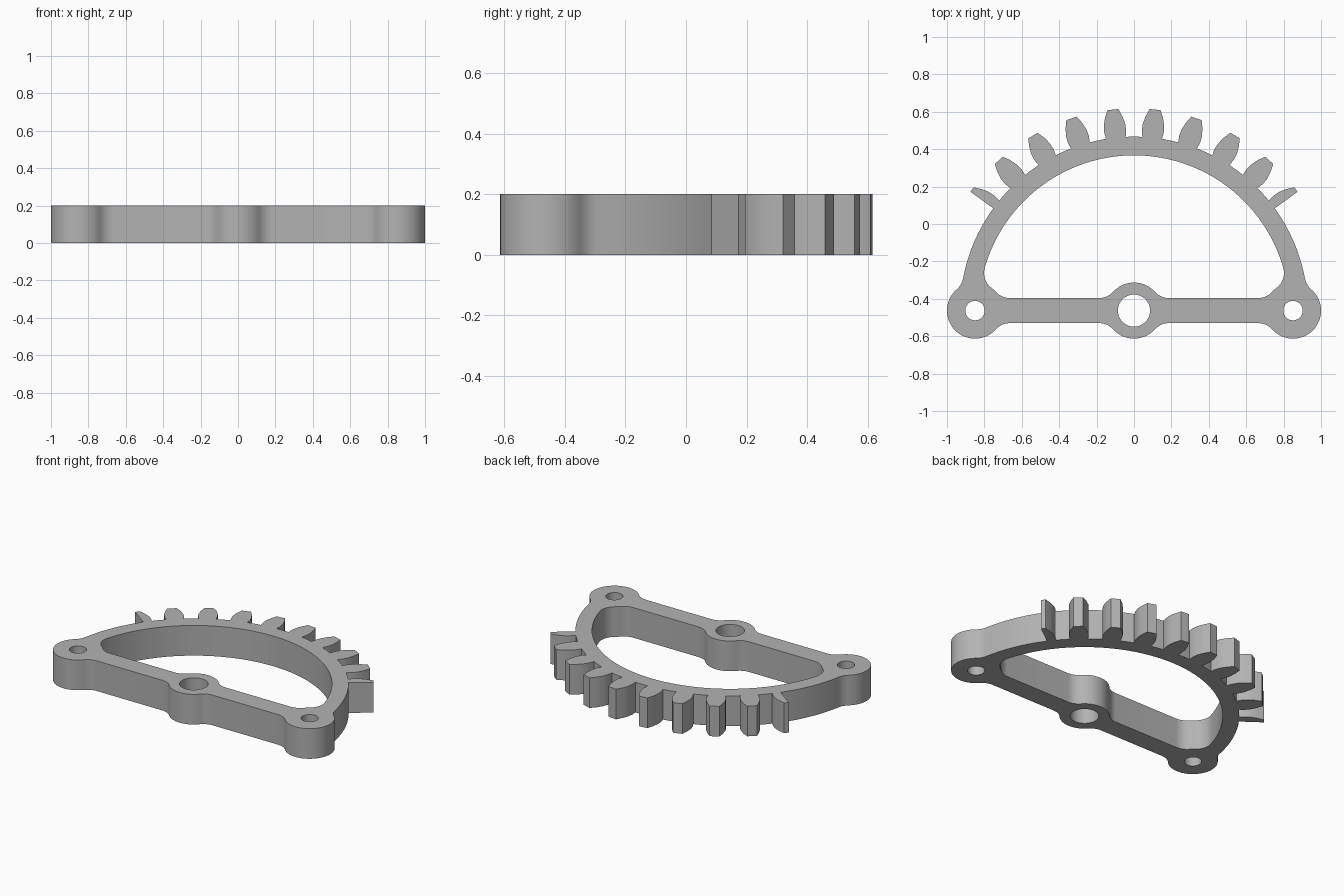
import bpy, bmesh
from math import sin, cos, pi, radians, sqrt, atan2, ceil
from mathutils import Vector

cube = bpy.data.objects.get("Cube")
if cube:
    bpy.data.objects.remove(cube, do_unlink=True)

THICK = 0.2
PIVOT_Y = -0.463                 # gear axis, working origin of the profile
BOSS, FILLET, BAR = 0.15, 0.10, 0.067
ROOT, TIP, INNER = 0.93, 1.081, 0.83
PITCH, LAST = 12, 54             # tooth spacing and end angle, degrees

O = Vector((0, 0))
B = Vector((0.85, 0))            # end boss
UP, DOWN = pi / 2, -pi / 2


def polar(r, a):
    return Vector((r * cos(a), r * sin(a)))


def toward(a, b):
    d = b - a
    return atan2(d.y, d.x)


def arc(c, r, a0, a1, ccw=True):
    """Points on an arc, running in the given direction."""
    sweep = (a1 - a0) % (2 * pi) if ccw else -((a0 - a1) % (2 * pi))
    n = max(2, ceil(abs(sweep) / radians(6 if r < 0.5 else 2)))
    return [c + polar(r, a0 + sweep * i / n) for i in range(n + 1)]


def meet(r0, r1):
    """Point at distance r0 from the axis and r1 from the end boss."""
    x = (r0 * r0 - r1 * r1 + B.x ** 2) / (2 * B.x)
    return Vector((x, sqrt(r0 * r0 - x * x)))


def mirrored(half):
    pts = half + [Vector((-p.x, p.y)) for p in reversed(half)]
    out = []
    for p in pts:
        if not out or (p - out[-1]).length > 1e-4:
            out.append(p)
    if (out[0] - out[-1]).length < 1e-4:
        out.pop()
    return out


# Fillet centres where the bar meets the bosses
fy = BAR + FILLET
fx = sqrt((BOSS + FILLET) ** 2 - fy ** 2)

# Outer outline, right half: bosses, bar underside, rim
f1, f2 = Vector((fx, -fy)), Vector((B.x - fx, -fy))
f3 = meet(ROOT + FILLET, BOSS + FILLET)
outer = arc(O, BOSS, DOWN, toward(O, f1))
outer += arc(f1, FILLET, toward(f1, O), UP, False)
outer += arc(f2, FILLET, UP, toward(f2, B), False)
outer += arc(B, BOSS, toward(B, f2), toward(B, f3))
outer += arc(f3, FILLET, toward(f3, B), toward(f3, O), False)
outer += arc(O, ROOT, toward(O, f3), radians(90 - LAST))

# Teeth: the end one is cut in half along its centre line
FLANK = [(ROOT, 3.25), (0.965, 3.5), (1.0, 3.3), (1.04, 2.6), (TIP, 1.55)]
for centre in range(LAST, 0, -PITCH):
    mid = 90 - centre
    if centre == LAST:
        outer.append(polar(TIP, radians(mid)))
    else:
        outer += [polar(r, radians(mid - w)) for r, w in FLANK]
    outer += [polar(r, radians(mid + w)) for r, w in reversed(FLANK)]
    gap_end = min(90, mid + PITCH - FLANK[0][1])
    outer += arc(O, ROOT, radians(mid + FLANK[0][1]), radians(gap_end))

# Window outline, right half
g1, g2 = Vector((fx, fy)), Vector((B.x - fx, fy))
g3 = meet(INNER - FILLET, BOSS + FILLET)
window = arc(O, BOSS, UP, toward(O, g1), False)
window += arc(g1, FILLET, toward(g1, O), DOWN)
window += arc(g2, FILLET, DOWN, toward(g2, B))
window += arc(B, BOSS, toward(B, g2), toward(B, g3), False)
window += arc(g3, FILLET, toward(g3, B), toward(O, g3))
window += arc(O, INNER, toward(O, g3), UP)


def circle(c, r, n=48):
    return [c + polar(r, 2 * pi * i / n) for i in range(n)]


loops = [mirrored(outer), mirrored(window), circle(O, 0.086),
         circle(B, 0.052), circle(-B, 0.052)]

# Filled, extruded profile
curve = bpy.data.curves.new("gear_profile", 'CURVE')
curve.dimensions = '2D'
curve.fill_mode = 'BOTH'
curve.extrude = THICK / 2
for pts in loops:
    spline = curve.splines.new('POLY')
    spline.points.add(len(pts) - 1)
    for sp, p in zip(spline.points, pts):
        sp.co = (p.x, p.y + PIVOT_Y, 0, 1)
    spline.use_cyclic_u = True
temp = bpy.data.objects.new("gear_profile", curve)
bpy.context.collection.objects.link(temp)
bpy.context.view_layer.update()
depsgraph = bpy.context.evaluated_depsgraph_get()
mesh = bpy.data.meshes.new_from_object(temp.evaluated_get(depsgraph))
bpy.data.objects.remove(temp, do_unlink=True)

# Weld caps to walls and stand the part on the ground
bm = bmesh.new()
bm.from_mesh(mesh)
bmesh.ops.remove_doubles(bm, verts=bm.verts, dist=1e-5)
bmesh.ops.translate(bm, verts=bm.verts, vec=(0, 0, THICK / 2))
bmesh.ops.recalc_face_normals(bm, faces=bm.faces)
bm.to_mesh(mesh)
bm.free()

grey = bpy.data.materials.new("plain grey")
grey.use_nodes = True
colour = (0.45, 0.45, 0.45, 1)
grey.diffuse_color = colour
grey.node_tree.nodes["Principled BSDF"].inputs["Base Color"].default_value = colour
mesh.materials.clear()
mesh.materials.append(grey)

gear = bpy.data.objects.new("sector_gear_frame", mesh)
bpy.context.collection.objects.link(gear)
bpy.ops.object.select_all(action='DESELECT')
gear.select_set(True)
bpy.context.view_layer.objects.active = gear
bpy.ops.object.shade_smooth_by_angle(angle=radians(30))
